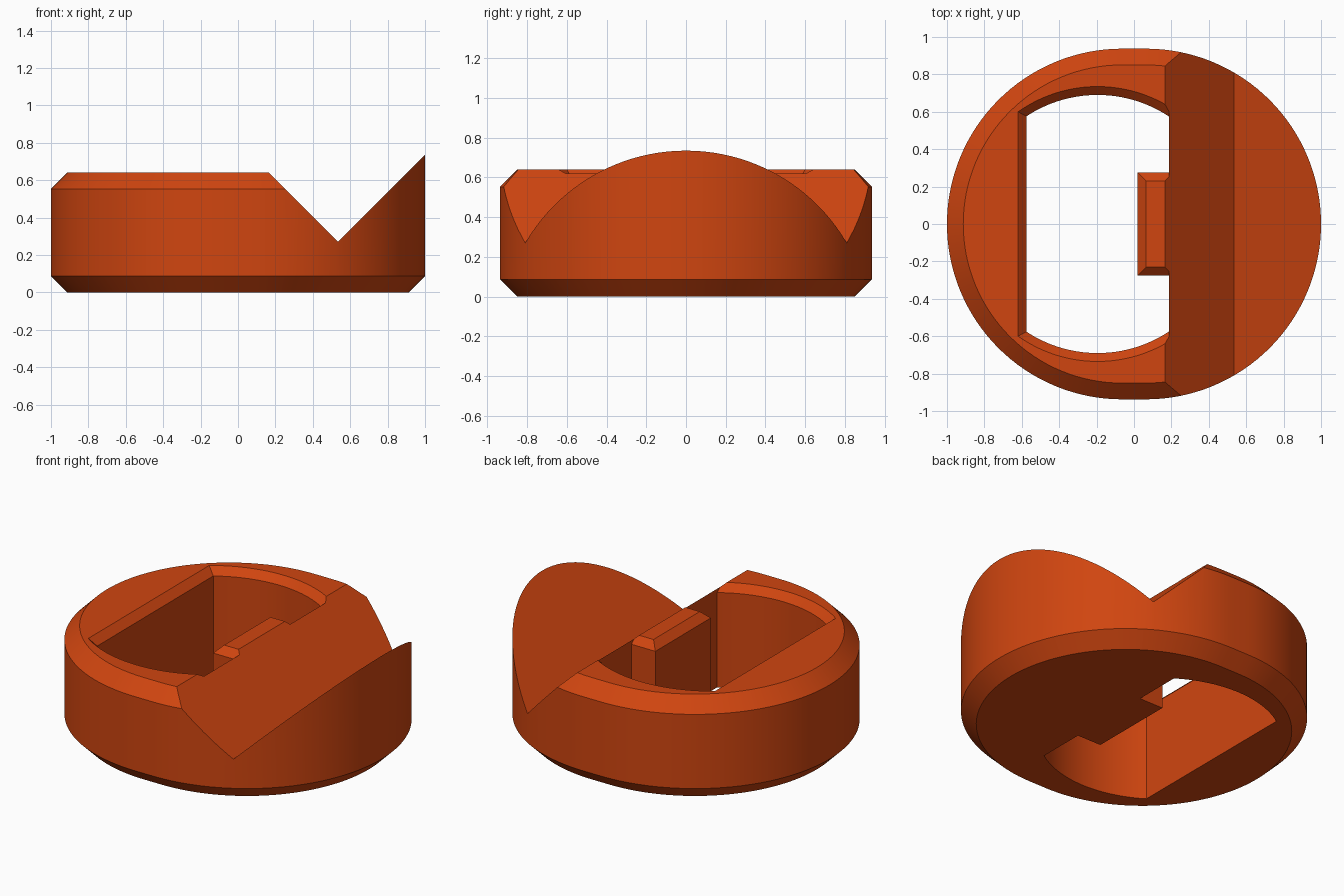
import bpy, bmesh, math
from mathutils import Vector

if "Cube" in bpy.data.objects:
    bpy.data.objects.remove(bpy.data.objects["Cube"])

H, BEV, VALLEY, FLOOR = 0.64, 0.087, 0.535, 0.27   # body height, bevel, V position and depth


def body_outline(inset):
    # two half circles joined by short straight sides
    r, n = 0.9375 - inset, 64
    pts = []
    for side in (1, -1):
        for i in range(n + 1):
            a = -math.pi / 2 + math.pi * i / n
            pts.append((side * (0.0625 + r * math.cos(a)), side * r * math.sin(a)))
    return pts


def hole_outline(grow):
    # straight ends, curved long sides
    cx, r, n = -0.195, 0.69 + grow, 32
    x0, x1 = -0.575 - grow, 0.186
    a0, a1 = math.acos((x1 - cx) / r), math.acos((x0 - cx) / r)
    arc = [(cx + r * math.cos(a0 + (a1 - a0) * i / n),
            r * math.sin(a0 + (a1 - a0) * i / n)) for i in range(n + 1)]
    return arc + [(x, -y) for x, y in reversed(arc)]


def tab_outline(inset):
    x, y = 0.02 + inset, 0.275 - inset
    return [(x, -y), (0.4, -y), (0.4, y), (x, y)]


def loft(levels):
    # stack of matching outlines, capped at both ends
    bm = bmesh.new()
    rings = [[bm.verts.new((x, y, z)) for x, y in pts] for z, pts in levels]
    for lo, hi in zip(rings, rings[1:]):
        for i in range(len(lo)):
            j = (i + 1) % len(lo)
            bm.faces.new((lo[i], lo[j], hi[j], hi[i]))
    bm.faces.new(rings[0][::-1])
    bm.faces.new(rings[-1])
    return bm


def slice_off(bm, co, normal, cap):
    geom = bm.verts[:] + bm.edges[:] + bm.faces[:]
    res = bmesh.ops.bisect_plane(bm, geom=geom, dist=1e-6, plane_co=co,
                                 plane_no=Vector(normal).normalized(), clear_outer=True)
    if cap:
        edges = [e for e in res["geom_cut"] if isinstance(e, bmesh.types.BMEdge)]
        bmesh.ops.contextual_create(bm, geom=edges)


def to_object(name, bm):
    bmesh.ops.recalc_face_normals(bm, faces=bm.faces[:])
    me = bpy.data.meshes.new(name)
    bm.to_mesh(me)
    bm.free()
    ob = bpy.data.objects.new(name, me)
    bpy.context.collection.objects.link(ob)
    return ob


def subtract(ob, cutter):
    mod = ob.modifiers.new("cut", "BOOLEAN")
    mod.operation, mod.solver, mod.object = "DIFFERENCE", "EXACT", cutter
    bpy.context.view_layer.objects.active = ob
    bpy.ops.object.modifier_apply(modifier=mod.name)
    bpy.data.objects.remove(cutter)


full, small = body_outline(0), body_outline(BEV)
valley = (VALLEY, 0, FLOOR)

# left part: bevelled top, sloping down into the valley
left = loft([(0, small), (BEV, full), (H - BEV, full), (H, small)])
slice_off(left, valley, (1, 0, 1), True)
slice_off(left, valley, (1, 0, 0), False)

# right part: unbevelled wall rising out of the valley
right = loft([(0, small), (BEV, full), (1.0, full)])
slice_off(right, valley, (-1, 0, 1), True)
slice_off(right, valley, (-1, 0, 0), False)

# weld both parts into one body
tmp = bpy.data.meshes.new("right_part")
right.to_mesh(tmp)
right.free()
left.from_mesh(tmp)
bpy.data.meshes.remove(tmp)
bmesh.ops.remove_doubles(left, verts=left.verts[:], dist=1e-4)
body = to_object("ring_body", left)

# through hole with bevelled rim, leaving a bevelled tab on its right wall
hole = to_object("hole_cutter", loft([(-0.1, hole_outline(0)), (H - 0.045, hole_outline(0)),
                                      (H, hole_outline(0.045)), (0.8, hole_outline(0.045))]))
tab = to_object("tab_shape", loft([(-0.2, tab_outline(0)), (H - 0.045, tab_outline(0)),
                                   (H, tab_outline(0.045))]))
hole.hide_render = tab.hide_render = True
subtract(hole, tab)
subtract(body, hole)

# colour and shading
mat = bpy.data.materials.new("burnt_orange")
mat.diffuse_color = (0.63, 0.06, 0.005, 1)
mat.use_nodes = True
mat.node_tree.nodes["Principled BSDF"].inputs["Base Color"].default_value = mat.diffuse_color
body.data.materials.clear()
body.data.materials.append(mat)
bpy.ops.object.select_all(action="DESELECT")
body.select_set(True)
bpy.context.view_layer.objects.active = body
bpy.ops.object.shade_smooth_by_angle(angle=math.radians(30))
